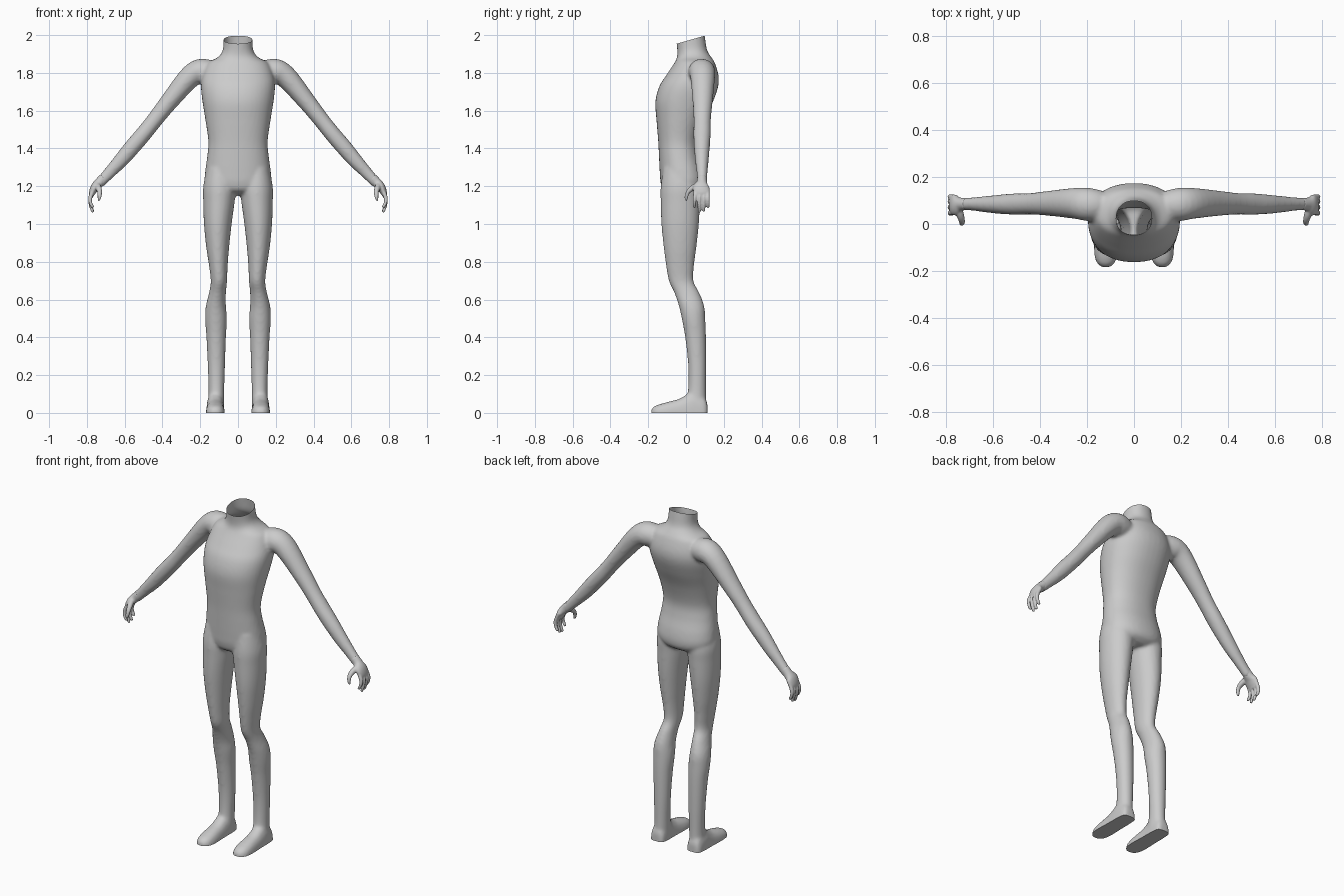
import bpy, bmesh, math
from mathutils import Vector

if "Cube" in bpy.data.objects:
    bpy.data.objects.remove(bpy.data.objects["Cube"])


def dense(rows, k=5):
    """Catmull-Rom interpolation of section rows."""
    out = []
    for i in range(len(rows) - 1):
        a, b = rows[max(i - 1, 0)], rows[i]
        c, d = rows[i + 1], rows[min(i + 2, len(rows) - 1)]
        for j in range(k):
            t = j / k
            out.append([0.5 * (2 * q + (r - p) * t + (2 * p - 5 * q + 4 * r - s) * t * t
                               + (3 * q - p - 3 * r + s) * t ** 3)
                        for p, q, r, s in zip(a, b, c, d)])
    out.append(list(rows[-1]))
    return out


def loft(bm, sections, power=2.0, n=40):
    """Closed skin over sections given as (centre, u axis, v axis)."""
    rings = []
    for c, u, v in sections:
        ring = []
        for i in range(n):
            a = 2 * math.pi * i / n
            ca, sa = math.cos(a), math.sin(a)
            cu = math.copysign(abs(ca) ** (2 / power), ca)
            sv = math.copysign(abs(sa) ** (2 / power), sa)
            ring.append(bm.verts.new(Vector(c) + Vector(u) * cu + Vector(v) * sv))
        rings.append(ring)
    for r, q in zip(rings, rings[1:]):
        for i in range(n):
            bm.faces.new((r[i], r[(i + 1) % n], q[(i + 1) % n], q[i]))
    bm.faces.new(rings[0])
    bm.faces.new(rings[-1])


def upright(bm, rows, power=2.0):
    """Horizontal slices: z, x min, x max, y front, y back."""
    loft(bm, [(((a + b) / 2, (f + k) / 2, z), ((b - a) / 2, 0, 0), (0, (k - f) / 2, 0))
              for z, a, b, f, k in dense(rows)], power)


def limb(bm, rows, s, n=24):
    """Tube along a path: x, y, z, half width in y, half thickness."""
    d = dense(rows)
    secs = []
    for i, (x, y, z, w, t) in enumerate(d):
        p, q = d[max(i - 1, 0)], d[min(i + 1, len(d) - 1)]
        tan = Vector((q[0] - p[0], q[1] - p[1], q[2] - p[2])).normalized()
        side = (Vector((0, 1, 0)) - tan * tan.y).normalized()
        up = tan.cross(side)
        flip = lambda v: Vector((v.x * s, v.y, v.z))
        secs.append((flip(Vector((x, y, z))), flip(side * w), flip(up * t)))
    loft(bm, secs, 2.0, n)


def fuse(bm, name, voxel, iterations, cuts=()):
    """Blend the overlapping skins into one surface, then trim by planes."""
    bmesh.ops.recalc_face_normals(bm, faces=bm.faces)
    me = bpy.data.meshes.new(name)
    bm.to_mesh(me)
    bm.free()
    ob = bpy.data.objects.new(name, me)
    bpy.context.collection.objects.link(ob)
    m = ob.modifiers.new("blend", 'REMESH')
    m.mode, m.voxel_size = 'VOXEL', voxel
    m = ob.modifiers.new("soften", 'SMOOTH')
    m.factor, m.iterations = 0.5, iterations
    bpy.context.view_layer.update()
    dg = bpy.context.evaluated_depsgraph_get()
    new = bpy.data.meshes.new_from_object(ob.evaluated_get(dg))
    ob.modifiers.clear()
    ob.data = new
    bm = bmesh.new()
    bm.from_mesh(new)
    for co, no, fill in cuts:
        res = bmesh.ops.bisect_plane(bm, geom=bm.verts[:] + bm.edges[:] + bm.faces[:],
                                     plane_co=co, plane_no=no, clear_outer=True)
        if fill:
            rim = [e for e in res['geom_cut'] if isinstance(e, bmesh.types.BMEdge)]
            bmesh.ops.holes_fill(bm, edges=rim, sides=0)
    bm.to_mesh(new)
    bm.free()
    bpy.ops.object.select_all(action='DESELECT')
    ob.select_set(True)
    bpy.context.view_layer.objects.active = ob
    bpy.ops.object.shade_smooth_by_angle(angle=math.radians(50))
    return ob


body = bmesh.new()

# torso, neck and pelvis: z, half width, front y, back y
torso = [(2.06, .078, -.055, .09), (1.98, .076, -.052, .102), (1.92, .082, -.046, .113),
         (1.885, .108, -.048, .135), (1.855, .160, -.062, .153), (1.79, .188, -.105, .172),
         (1.73, .196, -.142, .170), (1.65, .188, -.162, .143), (1.55, .172, -.156, .100),
         (1.44, .157, -.147, .070), (1.36, .163, -.143, .076), (1.28, .174, -.139, .097),
         (1.22, .176, -.134, .104), (1.18, .150, -.118, .092), (1.155, .09, -.07, .055)]
upright(body, [(z, -w, w, f, k) for z, w, f, k in torso], 2.2)

# legs: z, inner x, outer x, front y, back y
leg = [(1.30, .03, .165, -.12, .05), (1.20, .012, .184, -.134, .075), (1.12, .018, .184, -.134, .074),
       (1.0, .034, .180, -.130, .068), (.88, .047, .168, -.118, .055), (.78, .055, .153, -.105, .042),
       (.70, .058, .144, -.090, .040), (.64, .064, .153, -.062, .070), (.57, .064, .170, -.038, .096),
       (.50, .059, .174, -.022, .102), (.40, .064, .167, -.004, .106), (.25, .069, .160, .012, .107),
       (.12, .073, .156, .010, .106), (.05, .073, .160, -.01, .108), (-.02, .076, .160, -.01, .108)]
# feet: y, half width, top z
foot = [(.114, .030, .05), (.095, .043, .09), (.04, .047, .12), (.0, .047, .098), (-.04, .048, .076),
        (-.10, .050, .060), (-.145, .046, .047), (-.17, .034, .036), (-.184, .016, .02)]
# arms: x, y, z, half width in y, half thickness
arm = [(.10, .08, 1.79, .05, .05), (.18, .082, 1.81, .07, .068), (.25, .088, 1.785, .066, .060),
       (.365, .088, 1.65, .053, .048), (.44, .086, 1.555, .046, .043), (.50, .085, 1.48, .046, .043),
       (.56, .084, 1.41, .042, .043), (.62, .084, 1.34, .036, .039), (.68, .085, 1.275, .029, .032),
       (.735, .085, 1.217, .026, .027)]
for s in (-1, 1):
    upright(body, [(z, s * a, s * b, f, k) for z, a, b, f, k in leg])
    loft(body, [((s * .12, y, 0), (w, 0, 0), (0, 0, h)) for y, w, h in dense(foot)], 2.4)
    limb(body, arm, s)

fuse(body, "body", .009, 6,
     [((0, -.05, 1.957), (0, -.275, .96), False), ((0, 0, .003), (0, 0, -1), True)]
     ).location.z = -.003

# hands: palm, four curled fingers and a thumb
for s, name in ((-1, "left_hand"), (1, "right_hand")):
    hand = bmesh.new()
    limb(hand, [(.71, .085, 1.244, .026, .027), (.735, .084, 1.218, .028, .026),
                (.757, .080, 1.195, .043, .023), (.772, .084, 1.165, .042, .017),
                (.776, .086, 1.145, .034, .010)], s)
    for y0, y1, tip in ((.050, .044, 1.085), (.073, .070, 1.062), (.096, .094, 1.066), (.114, .117, 1.085)):
        limb(hand, [(.768, y0, 1.175, .011, .011), (.782, (y0 + y1) / 2, 1.14, .0105, .011),
                    (.781, y1, (tip + 1.14) / 2, .009, .009), (.770, y1, tip + .006, .008, .008),
                    (.767, y1, tip, .004, .004)], s, 12)
    limb(hand, [(.748, .065, 1.205, .016, .018), (.738, .034, 1.19, .015, .016),
                (.732, .010, 1.168, .011, .013), (.734, .001, 1.14, .009, .010),
                (.738, .002, 1.122, .005, .005)], s, 12)
    fuse(hand, name, .004, 4)
